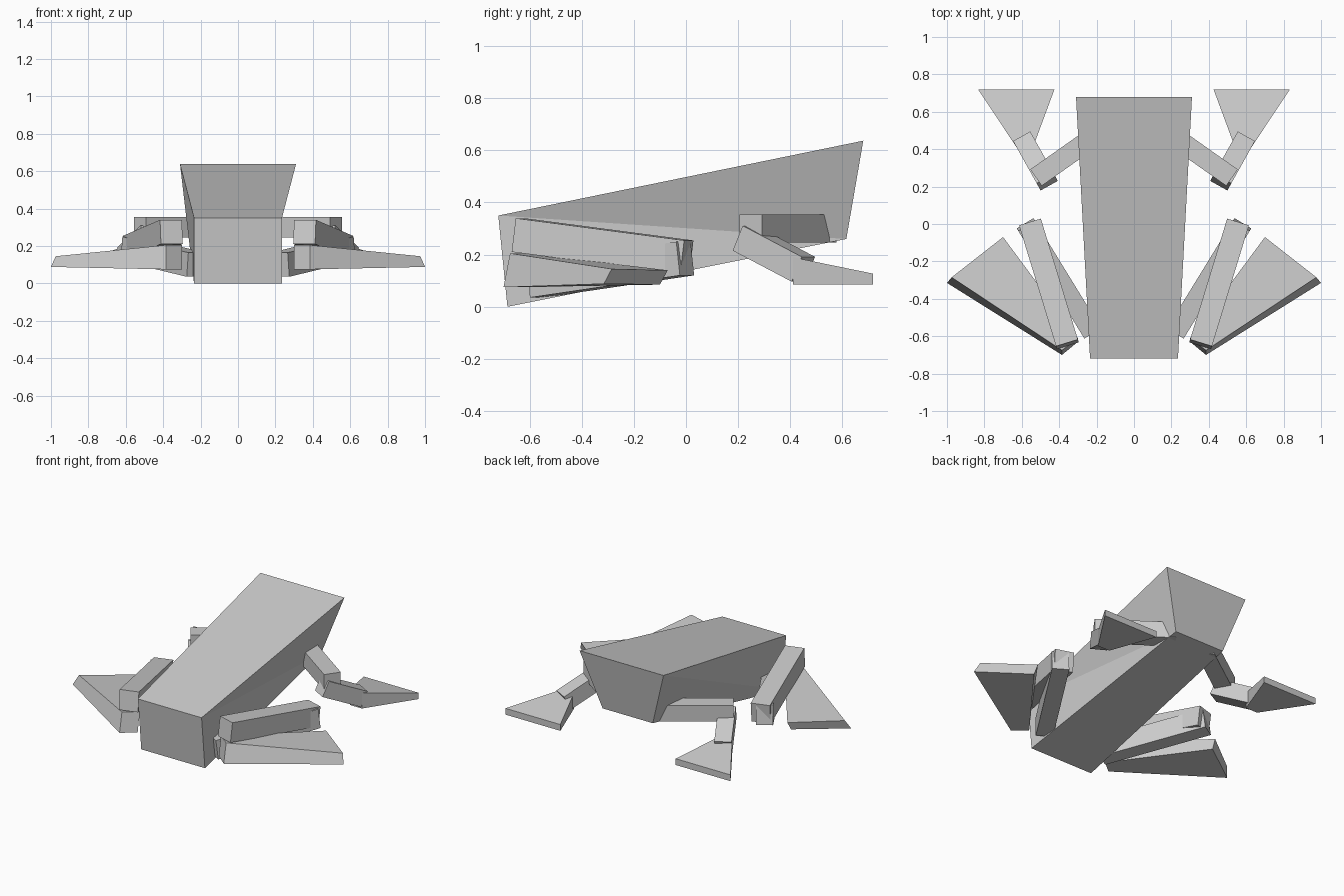
import bpy
from mathutils import Vector

# Corner order of every block: bottom a-b-c-d, then top a-b-c-d
QUADS = [(3, 2, 1, 0), (4, 5, 6, 7), (0, 1, 5, 4), (1, 2, 6, 5), (2, 3, 7, 6), (3, 0, 4, 7)]


def block(name, verts, faces=QUADS, mirror=True):
    me = bpy.data.meshes.new(name)
    me.from_pydata([tuple(v) for v in verts], [], faces)
    ob = bpy.data.objects.new(name, me)
    bpy.context.collection.objects.link(ob)
    if mirror:
        m = ob.modifiers.new("mirror", 'MIRROR')
        m.use_mirror_merge = False
    return ob


def beam(name, a, b, w, h):
    """Rectangular limb between two centre points, sides kept level."""
    a, b = Vector(a), Vector(b)
    d = (b - a).normalized()
    side = d.cross(Vector((0, 0, 1))).normalized() * w / 2
    up = side.cross(d).normalized() * h / 2
    return block(name, [p for s in (-1, 1)
                        for p in (a - side + up * s, a + side + up * s,
                                  b + side + up * s, b - side + up * s)])


# Body: tapered block tilted upward, twisted sides split into triangles
fw, bt, bb = 0.235, 0.31, 0.185
block("body",
      [(-fw, -0.685, 0), (fw, -0.685, 0), (bb, 0.615, 0.26), (-bb, 0.615, 0.26),
       (-fw, -0.72, 0.35), (fw, -0.72, 0.35), (bt, 0.68, 0.637), (-bt, 0.68, 0.637)],
      [(3, 2, 1, 0), (4, 5, 6, 7), (0, 1, 5, 4), (2, 3, 7, 6),
       (1, 2, 5), (2, 6, 5), (0, 4, 7), (0, 7, 3)], mirror=False)

# Raised-end limbs
beam("upper_arm", (0.12, 0.533, 0.30), (0.524, 0.248, 0.30), 0.107, 0.108)
beam("forearm", (0.464, 0.224, 0.263), (0.59, 0.45, 0.144), 0.105, 0.105)
block("hand",
      [(0.54, 0.41, 0.085), (0.628, 0.41, 0.085), (0.832, 0.718, 0.085), (0.426, 0.718, 0.085),
       (0.54, 0.41, 0.19), (0.628, 0.41, 0.19), (0.832, 0.718, 0.127), (0.426, 0.718, 0.127)])

# Folded limbs at the low end
beam("thigh", (0.225, -0.578, 0.10), (0.578, -0.003, 0.185), 0.105, 0.13)
beam("shin", (0.356, -0.643, 0.275), (0.554, 0.003, 0.19), 0.122, 0.13)
block("foot",
      [(0.30, -0.63, 0.075), (0.385, -0.70, 0.075), (1.0, -0.315, 0.088), (0.705, -0.10, 0.085),
       (0.30, -0.61, 0.205), (0.385, -0.675, 0.205), (0.975, -0.285, 0.145), (0.70, -0.07, 0.14)])
